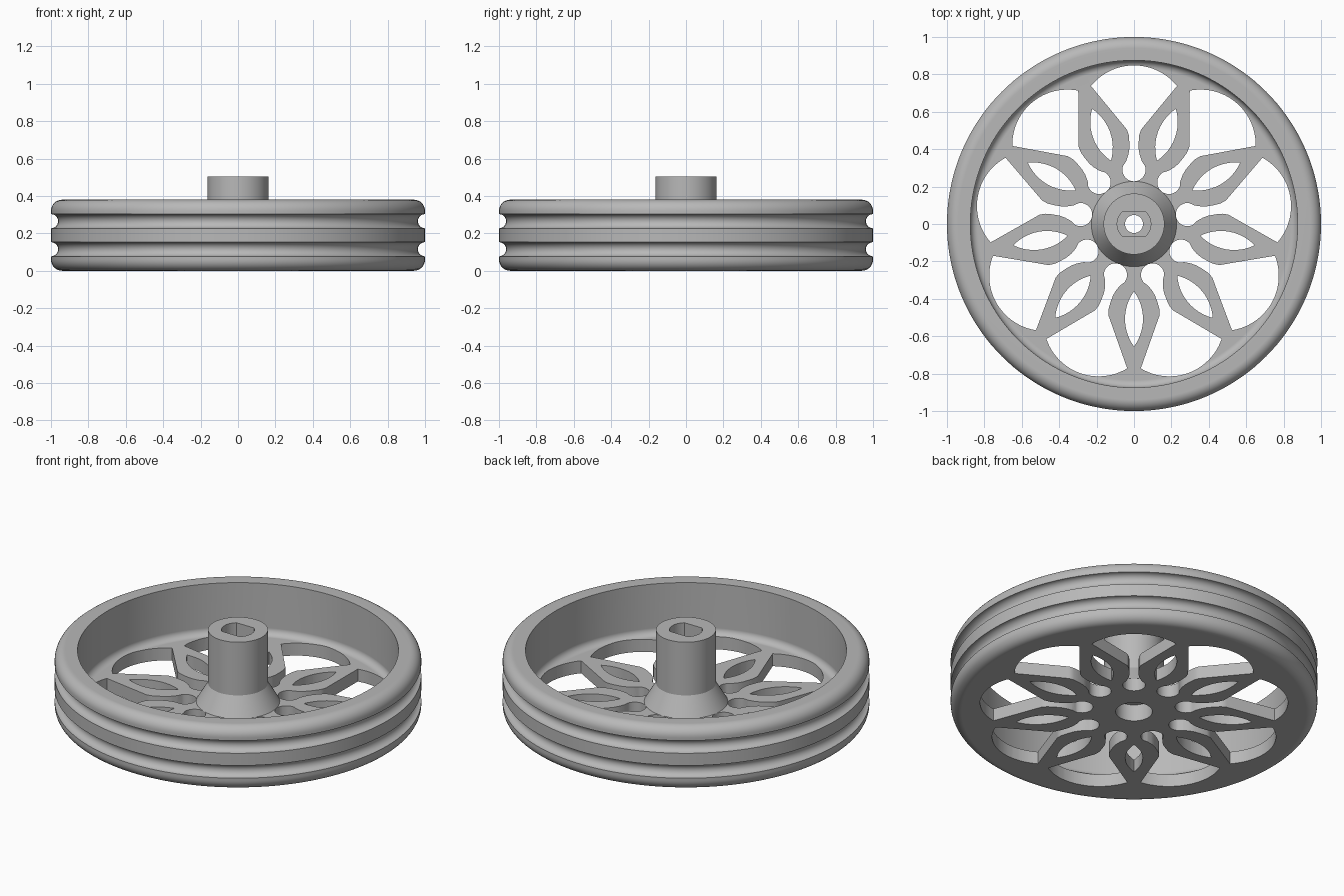
import bpy, bmesh
from math import sin, cos, radians, pi

if "Cube" in bpy.data.objects:
    bpy.data.objects.remove(bpy.data.objects["Cube"], do_unlink=True)

SPOKES = 9
FLOOR = 0.075    # thickness of the spoke web
HEIGHT = 0.38    # height of the rim

grey = bpy.data.materials.new("plain_grey")
grey.use_nodes = True
grey.diffuse_color = (0.48, 0.48, 0.48, 1)
grey.node_tree.nodes["Principled BSDF"].inputs["Base Color"].default_value = (0.48, 0.48, 0.48, 1)


def arc(cx, cy, r, start, end, n=8):
    angles = [radians(start + (end - start) * i / n) for i in range(n + 1)]
    return [(cx + r * cos(a), cy + r * sin(a)) for a in angles]


def to_object(name, bm):
    bmesh.ops.recalc_face_normals(bm, faces=bm.faces)
    mesh = bpy.data.meshes.new(name)
    bm.to_mesh(mesh)
    bm.free()
    mesh.materials.append(grey)
    obj = bpy.data.objects.new(name, mesh)
    bpy.context.collection.objects.link(obj)
    return obj


def lathe(name, profile, steps):
    """Turn a closed (radius, z) profile around the z axis."""
    bm = bmesh.new()
    rings = []
    for s in range(steps):
        a = 2 * pi * s / steps
        rings.append([bm.verts.new((r * cos(a), r * sin(a), z)) for r, z in profile])
    n = len(profile)
    for s in range(steps):
        p, q = rings[s], rings[(s + 1) % steps]
        for i in range(n):
            j = (i + 1) % n
            bm.faces.new((p[i], q[i], q[j], p[j]))
    return to_object(name, bm)


def prism(bm, outline, z0, z1, turn=0):
    """Add an upright prism, its outline turned about the z axis."""
    c, s = cos(turn), sin(turn)
    low, high = [[bm.verts.new((x * c - y * s, x * s + y * c, z)) for x, y in outline]
                 for z in (z0, z1)]
    bm.faces.new(low[::-1])
    bm.faces.new(high)
    for i in range(len(outline)):
        j = (i + 1) % len(outline)
        bm.faces.new((low[i], low[j], high[j], high[i]))


def activate(obj):
    bpy.ops.object.select_all(action='DESELECT')
    obj.select_set(True)
    bpy.context.view_layer.objects.active = obj


def cut(obj, cutter):
    cutter.hide_render = True
    mod = obj.modifiers.new("cut", 'BOOLEAN')
    mod.operation = 'DIFFERENCE'
    mod.solver = 'EXACT'
    mod.object = cutter
    activate(obj)
    bpy.ops.object.modifier_apply(modifier=mod.name)
    bpy.data.objects.remove(cutter, do_unlink=True)


def finish(obj):
    activate(obj)
    bpy.ops.object.shade_smooth_by_angle(angle=radians(30))
    mod = obj.modifiers.new("weighted_normals", 'WEIGHTED_NORMAL')
    mod.keep_sharp = True


# Rim and web: rounded edges, two belt grooves, filleted inside corner
rim_profile = ([(0.1, 0)]
               + arc(0.94, 0.06, 0.06, -90, 0)
               + arc(1, 0.115, 0.038, 270, 90, 12)
               + arc(1, HEIGHT - 0.115, 0.038, 270, 90, 12)
               + arc(0.94, HEIGHT - 0.06, 0.06, 0, 90)
               + [(0.875, HEIGHT)]
               + arc(0.835, FLOOR + 0.04, 0.04, 0, -90)
               + [(0.1, FLOOR)])
wheel = lathe("rim_and_spokes", rim_profile, 144)

# Openings between spokes: round root, narrow neck, fan-shaped outer end
side = [(0.042, 0.335), (0.03, 0.37), (0.025, 0.4), (0.025, 0.44),
        (0.028, 0.475), (0.038, 0.505)]
gap = (arc(0, 0.29, 0.062, -200, 20, 20) + side
       + arc(0, 0.553, 0.295, 38.8, 141.2, 24)
       + [(-x, y) for x, y in reversed(side)])

# Leaf-shaped slot in each spoke
leaf = (arc(-0.203, 0.5075, 0.251, -36, 36, 12)
        + arc(0.203, 0.5075, 0.251, 144, 216, 12)[1:-1])

bm = bmesh.new()
for k in range(SPOKES):
    turn = 2 * pi * k / SPOKES
    prism(bm, gap, -0.1, 0.25, turn)
    prism(bm, leaf, -0.1, 0.25, turn + pi / SPOKES)
cut(wheel, to_object("opening_cutter", bm))
finish(wheel)

# Hub: flared foot, straight tube, narrow through hole
hub = lathe("hub", [(0.1, FLOOR), (0.228, FLOOR), (0.163, 0.185), (0.163, 0.505),
                    (0.048, 0.505), (0.048, 0.1), (0.1, 0.1)], 72)

# Shaft socket with two flats
bm = bmesh.new()
prism(bm, arc(0, 0, 0.09, -49, 49, 14) + arc(0, 0, 0.09, 131, 229, 14), 0.25, 0.6)
cut(hub, to_object("socket_cutter", bm))
finish(hub)
